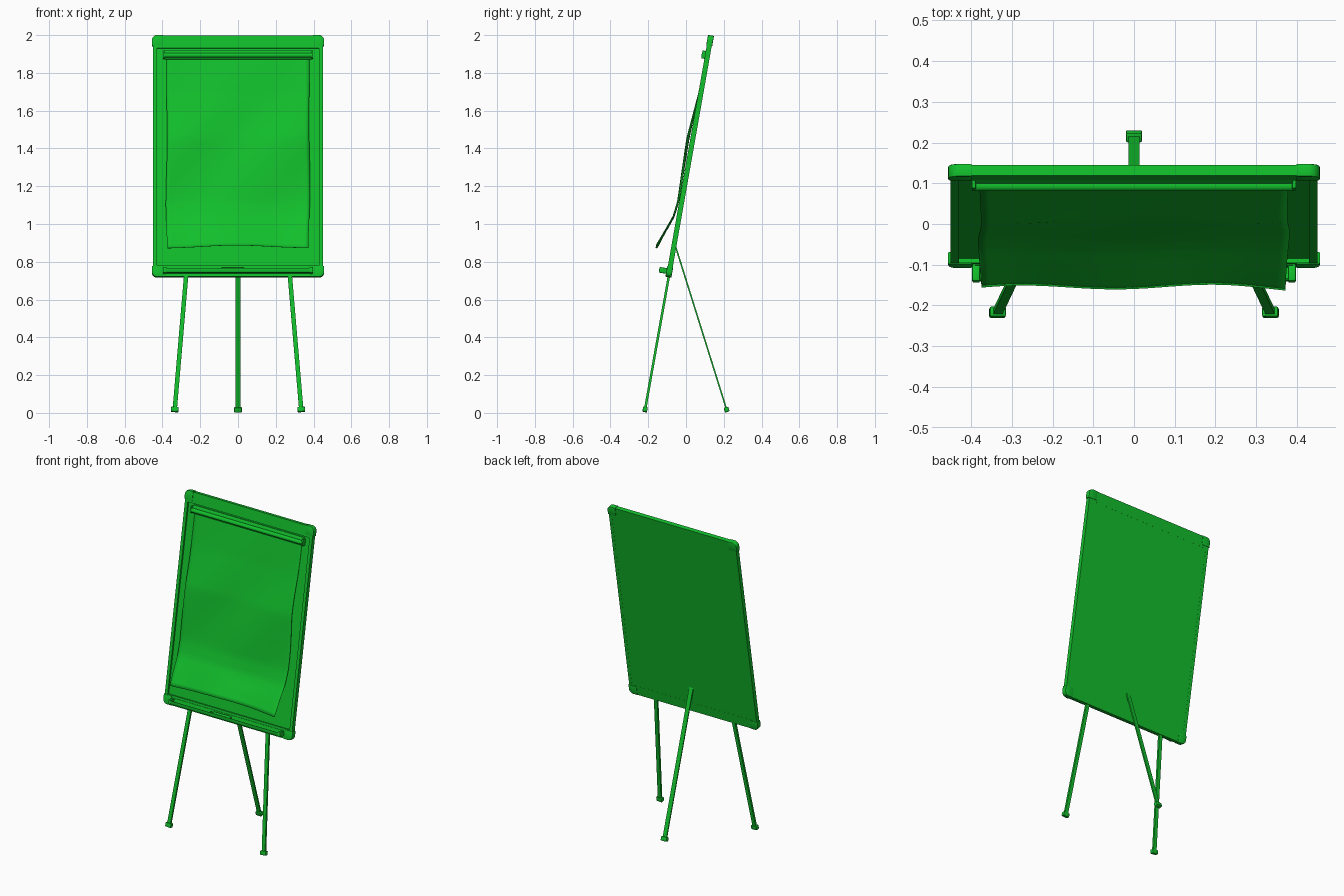
import bpy, bmesh, math
from mathutils import Matrix, Vector

if "Cube" in bpy.data.objects:
    bpy.data.objects.remove(bpy.data.objects["Cube"])

green = bpy.data.materials.new("green")
green.diffuse_color = (0.006, 0.52, 0.025, 1)
green.use_nodes = True
green.node_tree.nodes["Principled BSDF"].inputs["Base Color"].default_value = green.diffuse_color

# Board space: x across, y depth (front is -y), z up the tilted board
BOARD = Matrix.Translation((0, -0.093, 0.72)) @ Matrix.Rotation(math.radians(-10), 4, 'X')


def finish(name, bm, matrix=None, smooth=False):
    bmesh.ops.recalc_face_normals(bm, faces=bm.faces)
    me = bpy.data.meshes.new(name)
    bm.to_mesh(me)
    bm.free()
    me.materials.append(green)
    ob = bpy.data.objects.new(name, me)
    bpy.context.collection.objects.link(ob)
    ob.matrix_world = matrix or Matrix()
    if smooth:
        bpy.ops.object.select_all(action='DESELECT')
        ob.select_set(True)
        bpy.context.view_layer.objects.active = ob
        bpy.ops.object.shade_smooth_by_angle(angle=math.radians(40))
    return ob


def box(name, lo, hi, matrix=BOARD, bevel=0.0):
    lo, hi = Vector(lo), Vector(hi)
    bm = bmesh.new()
    bmesh.ops.create_cube(bm, size=1)
    for v in bm.verts:
        v.co = Vector([(lo[i] + hi[i]) / 2 + v.co[i] * (hi[i] - lo[i]) for i in range(3)])
    if bevel:
        bmesh.ops.bevel(bm, geom=bm.edges[:], offset=bevel, segments=2, profile=0.5, affect='EDGES')
    return finish(name, bm, matrix, smooth=bevel > 0)


def extrude_x(name, profile, x0, x1):
    """Extrude a (y, z) profile along x in board space."""
    bm = bmesh.new()
    face = bm.faces.new([bm.verts.new((x0, y, z)) for y, z in profile])
    ext = bmesh.ops.extrude_face_region(bm, geom=[face])
    for v in ext["geom"]:
        if isinstance(v, bmesh.types.BMVert):
            v.co.x = x1
    return finish(name, bm, BOARD, smooth=True)


def leg(name, foot, top, width, depth):
    """Flat bar from foot to top with a rubber foot at its end."""
    foot, top = Vector(foot), Vector(top)
    d = (top - foot).normalized()
    xa = (Vector((1, 0, 0)) - d * d.x).normalized()
    ya = d.cross(xa)
    m = Matrix((xa, ya, d)).transposed().to_4x4()
    m.translation = foot
    box(name, (-width / 2, -depth / 2, 0.004), (width / 2, depth / 2, (top - foot).length), m)
    box(name + "_foot", (-0.02, -0.0125, 0), (0.02, 0.0125, 0.026), m, 0.004)


# Panel and frame bars
box("board_panel", (-0.44, -0.002, 0.01), (0.44, 0.013, 1.285))
box("frame_top", (-0.44, -0.013, 1.227), (0.44, 0.0135, 1.295))
box("frame_bottom", (-0.44, -0.013, 0.0), (0.44, 0.0135, 0.06))
for s, side in ((-1, "left"), (1, "right")):
    xs = sorted((s * 0.43, s * 0.45))
    box("frame_" + side, (xs[0], -0.013, 0.03), (xs[1], 0.0135, 1.265))

# Rounded corner caps
for s, side in ((-1, "left"), (1, "right")):
    for z0, z1, end in ((-0.002, 0.056, "bottom"), (1.24, 1.298, "top")):
        r, xo, xi = 0.028, s * 0.456, s * 0.398
        zo, zi = (z0, z1) if end == "bottom" else (z1, z0)
        t = 1 if zi > zo else -1
        pts = [(xi, zi), (xi, zo)]
        for i in range(7):
            a = math.pi / 2 * i / 6
            pts.append((xo - s * r + s * r * math.sin(a), zo + t * r - t * r * math.cos(a)))
        pts.append((xo, zi))
        bm = bmesh.new()
        face = bm.faces.new([bm.verts.new((x, -0.016, z)) for x, z in pts])
        ext = bmesh.ops.extrude_face_region(bm, geom=[face])
        for v in ext["geom"]:
            if isinstance(v, bmesh.types.BMVert):
                v.co.y = 0.016
        bmesh.ops.recalc_face_normals(bm, faces=bm.faces)
        rim = [e for e in bm.edges if abs(e.verts[0].co.y - e.verts[1].co.y) < 1e-5]
        bmesh.ops.bevel(bm, geom=rim, offset=0.004, segments=2, profile=0.5, affect='EDGES')
        finish("corner_cap_%s_%s" % (end, side), bm, BOARD, smooth=True)

# Paper clamp: flat rail with a rounded grip bar
extrude_x("clamp_rail", [(0, 1.168), (-0.012, 1.168), (-0.016, 1.174), (-0.016, 1.212),
                         (-0.012, 1.218), (0, 1.218)], -0.39, 0.39)
grip = [(-0.021 - 0.012 * math.sin(a), 1.188 + 0.012 * math.cos(a))
        for a in [math.pi * i / 8 for i in range(9)]]
extrude_x("clamp_grip", [(-0.012, 1.2)] + grip + [(-0.012, 1.176)], -0.39, 0.39)
for s, side in ((-1, "left"), (1, "right")):
    xs = sorted((s * 0.388, s * 0.398))
    box("clamp_end_" + side, (xs[0], -0.03, 1.17), (xs[1], 0, 1.212), BOARD, 0.003)

# Marker tray with lip and end caps
extrude_x("marker_tray", [(-0.012, 0.016), (-0.048, 0.016), (-0.053, 0.022), (-0.053, 0.038),
                          (-0.049, 0.038), (-0.046, 0.025), (-0.018, 0.025), (-0.016, 0.046),
                          (-0.012, 0.046)], -0.39, 0.39)
for s, side in ((-1, "left"), (1, "right")):
    xs = sorted((s * 0.378, s * 0.397))
    box("tray_end_" + side, (xs[0], -0.055, 0.014), (xs[1], -0.012, 0.044), BOARD, 0.004)

# Marker: revolved outline lying along the tray
rings = [(-0.113, 0.002), (-0.108, 0.004), (-0.088, 0.005), (-0.086, 0.009),
         (-0.02, 0.009), (-0.018, 0.010), (0.03, 0.010), (0.034, 0.007)]
bm = bmesh.new()
loops = [[bm.verts.new((x, -0.034 + r * math.cos(k * math.pi / 6), 0.035 + r * math.sin(k * math.pi / 6)))
          for k in range(12)] for x, r in rings]
for a, b in zip(loops, loops[1:]):
    for k in range(12):
        bm.faces.new((a[k], a[k - 1], b[k - 1], b[k]))
bm.faces.new(loops[0])
bm.faces.new(loops[-1])
finish("marker", bm, BOARD, smooth=True)

# Paper sheet: wavy, with the lower edge curling forward
LIFT = [(1.18, 0.004), (0.98, 0.010), (0.74, 0.030), (0.60, 0.026),
        (0.40, 0.020), (0.32, 0.030), (0.22, 0.066), (0.13, 0.100)]


def lift(z):
    for (za, la), (zb, lb) in zip(LIFT, LIFT[1:]):
        if z >= zb - 1e-6:
            return la + (lb - la) * (za - z) / (za - zb)
    return LIFT[-1][1]


NX, NZ = 36, 48
bm = bmesh.new()
grid = []
for j in range(NZ + 1):
    t = j / NZ
    row = []
    for i in range(NX + 1):
        u = i / NX * 2 - 1
        x = u * 0.378 + 0.006 * math.sin(9 * t + 2 * u) * t
        z = 1.18 - 1.035 * t + 0.008 * math.cos(2.5 * u) * t ** 4
        wave = 0.75 + 0.25 * math.sin(4 * u + 9 * t + 1)
        curl = 0.92 + 0.08 * math.cos(4.6 * u + 0.5)
        k = max(0.0, min(1.0, (t - 0.72) / 0.2))
        y = -0.004 - lift(z) * (wave * (1 - k) + curl * k)
        row.append(bm.verts.new((x, y, z)))
    grid.append(row)
for j in range(NZ):
    for i in range(NX):
        bm.faces.new((grid[j][i], grid[j + 1][i], grid[j + 1][i + 1], grid[j][i + 1]))
paper = finish("paper_sheet", bm, BOARD, smooth=True)
thick = paper.modifiers.new("thickness", 'SOLIDIFY')
thick.thickness = 0.0015

# Legs
for s, side in ((-1, "left"), (1, "right")):
    leg("front_leg_" + side, (s * 0.336, -0.219, 0.005), (s * 0.273, -0.087, 0.745), 0.023, 0.013)
leg("rear_leg", (0, 0.219, 0.005), (0, -0.055, 0.88), 0.027, 0.008)
